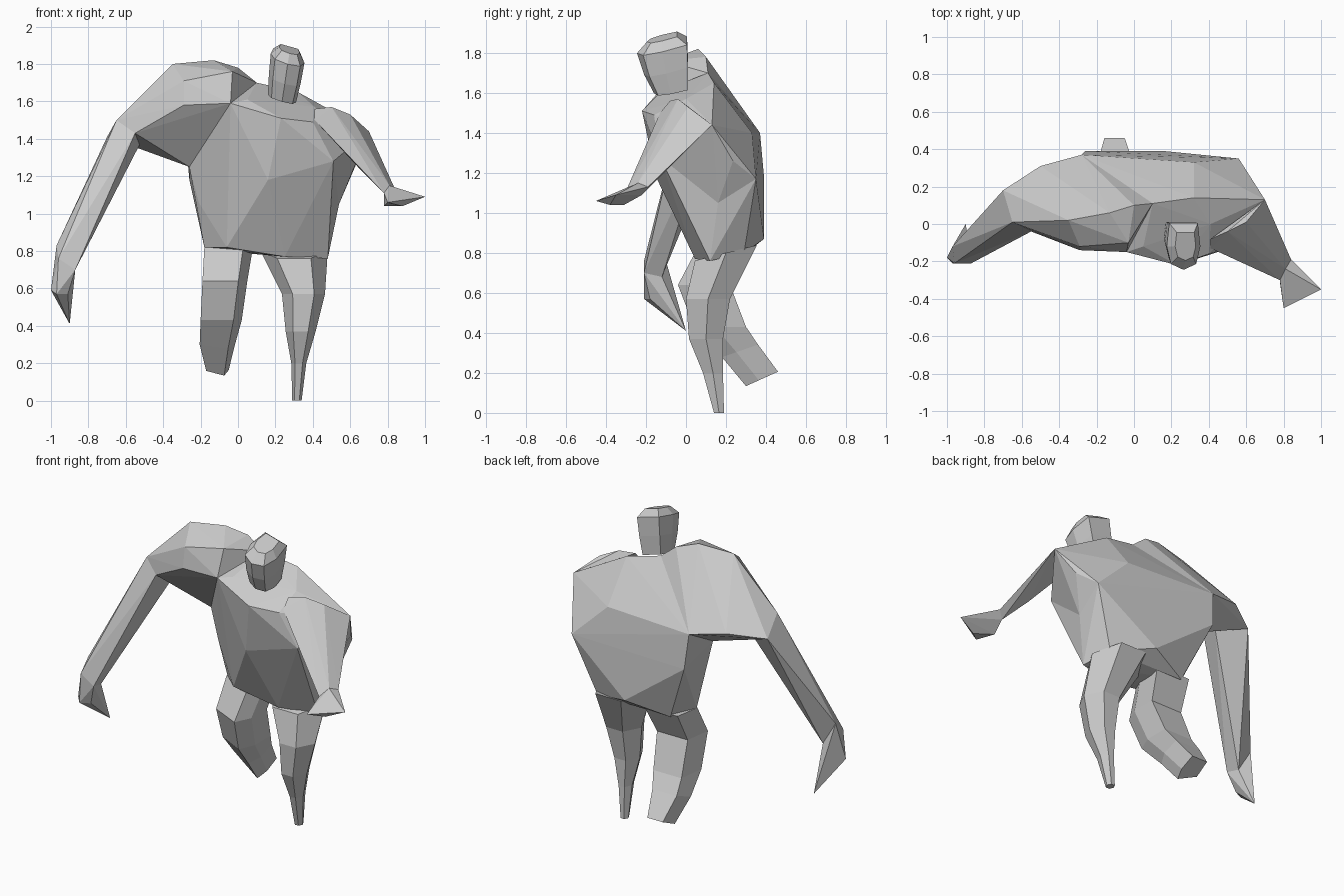
import bpy
import bmesh
from math import cos, sin, tau

default_cube = bpy.data.objects.get("Cube")
if default_cube:
    bpy.data.objects.remove(default_cube, do_unlink=True)

# One plain clay colour for the whole figure
clay = bpy.data.materials.new("clay_grey")
clay.use_nodes = True
clay.diffuse_color = (.6, .6, .6, 1)
clay.node_tree.nodes["Principled BSDF"].inputs["Base Color"].default_value = clay.diffuse_color


def finish(name, bm):
    """Turn a bmesh into a flat shaded object."""
    bmesh.ops.recalc_face_normals(bm, faces=bm.faces)
    mesh = bpy.data.meshes.new(name)
    bm.to_mesh(mesh)
    bm.free()
    mesh.materials.append(clay)
    part = bpy.data.objects.new(name, mesh)
    bpy.context.collection.objects.link(part)
    return part


def faceted(name, *corners):
    """Faceted solid stretched over its corner points."""
    bm = bmesh.new()
    for corner in corners:
        bm.verts.new(corner)
    bmesh.ops.convex_hull(bm, input=bm.verts)
    loose = [v for v in bm.verts if not v.link_faces]
    bmesh.ops.delete(bm, geom=loose, context='VERTS')
    return finish(name, bm)


def loft(name, profile, sections, lean_x=0.0):
    """Skin rings of a unit profile: centre x, y, z, half width, half depth, slope along y."""
    bm = bmesh.new()
    sides = len(profile)
    rings = []
    for cx, cy, cz, half_width, half_depth, slope in sections:
        ring = []
        for px, py in profile:
            dx = half_width * px
            dy = half_depth * py
            ring.append(bm.verts.new((cx + dx, cy + dy, cz + lean_x * dx + slope * dy)))
        rings.append(ring)
    for lower, upper in zip(rings, rings[1:]):
        for i in range(sides):
            j = (i + 1) % sides
            bm.faces.new((lower[i], lower[j], upper[j], upper[i]))
    bm.faces.new(rings[0])
    bm.faces.new(rings[-1])
    return finish(name, bm)


# Joints shared by neighbouring parts
chest_right = (-.04, -.15, 1.59)
flank_right = (-.26, .1, 1.25)
armpit_back = (-.28, .37, 1.4)
right_arm_back = (-.7, .18, 1.41)
right_arm_outer = (-.65, .01, 1.5)
right_arm_front = (-.55, -.04, 1.43)
left_arm_back = (.7, .13, 1.44)

# Ribs are shared by the chest and the belly
ribs = [
    chest_right, flank_right, armpit_back, (-.26, .39, 1.18),
    (.16, -.15, 1.18), (.51, -.13, 1.28), (.54, .16, 1.05),
    (.56, .35, 1.17), (.32, .33, 1.4),
]

# Chest: broad sloping back and wide collar
faceted(
    "chest",
    *ribs, left_arm_back, (.63, .235, 1.26),
    (.05, -.12, 1.61), (.1, .11, 1.7), (.32, .14, 1.65), (.41, 0, 1.57),
    (.23, -.22, 1.51), (.4, -.16, 1.49),
)

# Belly narrowing down to the hips
faceted(
    "belly",
    *ribs, (-.21, .1, 1.06),
    (-.18, .15, .82), (-.06, .04, .82), (.12, .05, .79), (.25, .045, .77),
    (.48, .12, .76), (.42, .29, .8), (.16, .39, .87), (-.1, .3, .8),
)

# Raised right shoulder running out into the arm
faceted(
    "right_shoulder",
    chest_right, flank_right, armpit_back,
    right_arm_back, right_arm_outer, right_arm_front,
    (-.35, .02, 1.8), (-.13, .06, 1.82), (0, .1, 1.78), (.1, .11, 1.7),
    (-.29, -.12, 1.71), (-.03, -.1, 1.76), (-.29, -.14, 1.58), (-.5, .31, 1.44),
)

# Long right arm and its pointed hand
wrist = [(-.97, -.12, .83), (-.96, -.21, .76), (-.87, -.21, .7), (-.88, -.12, .68)]
faceted(
    "right_arm",
    right_arm_back, right_arm_outer, right_arm_front, (-.52, .1, 1.38), *wrist,
)
faceted(
    "right_hand",
    *wrist, (-1, -.18, .59), (-.97, -.21, .57), (-.91, -.18, .57), (-.9, 0, .41),
)

# Short left arm tapering to a flat hand
wrist = [(.78, -.3, 1.11), (.81, -.24, 1.15), (.84, -.19, 1.13), (.8, -.22, 1.09)]
faceted(
    "left_arm",
    left_arm_back, (.41, -.13, 1.5), (.41, -.08, 1.56), (.5, -.04, 1.57),
    (.6, .01, 1.53), (.47, -.15, 1.44), (.65, -.16, 1.24), *wrist,
)
faceted(
    "left_hand",
    *wrist, (.78, -.31, 1.04), (.8, -.45, 1.06), (.88, -.38, 1.04), (1, -.35, 1.09),
)

# Head: a leaning barrel, broad behind and narrow at the face
shield = [(1, 0), (.85, 1), (-.85, 1), (-1, 0), (-.75, -.75), (0, -1), (.75, -.75)]
loft("head", shield, [
    (.235, -.075, 1.615, .075, .085, .2),
    (.25, -.1, 1.72, .085, .11, .25),
    (.265, -.12, 1.83, .09, .125, .25),
    (.275, -.12, 1.875, .055, .075, .25),
], lean_x=-.28)

# Left leg narrows to a spike
hexagon = [(cos(tau * i / 6), sin(tau * i / 6) / sin(tau / 6)) for i in range(6)]
loft("left_leg", hexagon, [
    (.3, .2, .8, .18, .155, .25),
    (.35, .11, .57, .115, .11, 0),
    (.335, .1, .37, .08, .085, 0),
    (.325, .135, .2, .04, .05, 0),
    (.315, .165, 0, .025, .025, 0),
])

# Right leg is boxy and bends back to a raised blunt foot
skewed_box = [(-1, -.3), (.6, -1), (1, -.2), (1, 1), (-.8, 1)]
loft("right_leg", skewed_box, [
    (-.05, .18, .82, .13, .125, 0),
    (-.07, .09, .64, .12, .13, 0),
    (-.09, .17, .43, .11, .13, 0),
    (-.11, .27, .31, .095, .09, .35),
    (-.11, .38, .17, .06, .08, .45),
])
